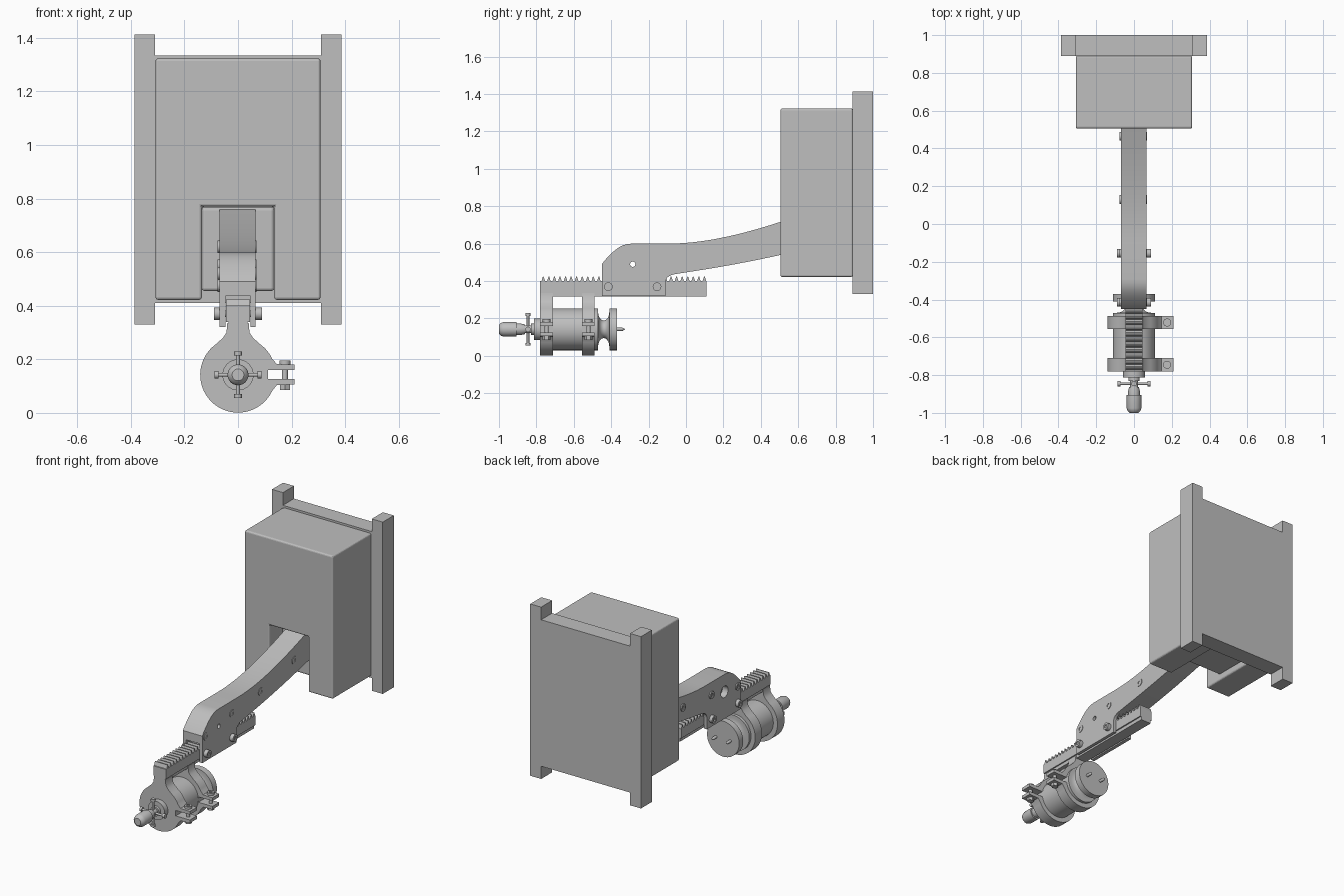
import bpy, bmesh
from math import pi, sin, cos, radians
from mathutils import Vector, Matrix
from mathutils.geometry import interpolate_bezier

if "Cube" in bpy.data.objects:
    bpy.data.objects.remove(bpy.data.objects["Cube"])

grey = bpy.data.materials.new("plain grey")
grey.use_nodes = True
COLOUR = (0.52, 0.52, 0.52, 1)
grey.diffuse_color = COLOUR
grey.node_tree.nodes["Principled BSDF"].inputs["Base Color"].default_value = COLOUR


def finish(name, bm, bevel=0):
    bmesh.ops.recalc_face_normals(bm, faces=bm.faces)
    mesh = bpy.data.meshes.new(name)
    bm.to_mesh(mesh)
    bm.free()
    obj = bpy.data.objects.new(name, mesh)
    bpy.context.collection.objects.link(obj)
    mesh.materials.append(grey)
    if bevel:
        mod = obj.modifiers.new("rounded edges", "BEVEL")
        mod.width, mod.segments = bevel, 3
    return obj


def smooth(obj):
    bpy.ops.object.select_all(action="DESELECT")
    obj.select_set(True)
    bpy.context.view_layer.objects.active = obj
    bpy.ops.object.shade_smooth_by_angle(angle=radians(35))
    return obj


def prism(name, pts, axis, lo, hi, bevel=0):
    """Extrude a flat outline: (y, z) along x, or (x, z) along y."""
    bm = bmesh.new()
    place = (lambda a, b: (lo, a, b)) if axis == "x" else (lambda a, b: (a, lo, b))
    face = bm.faces.new([bm.verts.new(place(*p)) for p in pts])
    geom = bmesh.ops.extrude_face_region(bm, geom=[face])["geom"]
    step = Vector((hi - lo, 0, 0)) if axis == "x" else Vector((0, hi - lo, 0))
    bmesh.ops.translate(bm, vec=step, verts=[g for g in geom if isinstance(g, bmesh.types.BMVert)])
    return finish(name, bm, bevel)


def box(name, x, y, z, bevel=0):
    pts = [(x[0], z[0]), (x[1], z[0]), (x[1], z[1]), (x[0], z[1])]
    return prism(name, pts, "y", y[0], y[1], bevel)


def rod(name, start, end, r, sides=24):
    a, b = Vector(start), Vector(end)
    bm = bmesh.new()
    turn = (b - a).to_track_quat("Z", "Y").to_matrix().to_4x4()
    bmesh.ops.create_cone(bm, cap_ends=True, segments=sides, radius1=r, radius2=r,
                          depth=(b - a).length, matrix=Matrix.Translation((a + b) / 2) @ turn)
    obj = finish(name, bm)
    return smooth(obj) if sides > 6 else obj


def lathe(name, profile, z, sides=48):
    """Turn a (y, radius) profile round the y direction."""
    bm = bmesh.new()
    verts = [bm.verts.new((r, y, z)) for y, r in profile]
    edges = [bm.edges.new(pair) for pair in zip(verts, verts[1:])]
    bmesh.ops.spin(bm, geom=verts + edges, cent=(0, 0, z), axis=(0, 1, 0),
                   angle=2 * pi, steps=sides)
    bmesh.ops.remove_doubles(bm, verts=bm.verts, dist=0.0005)
    return smooth(finish(name, bm))


def cut(obj, cutter):
    mod = obj.modifiers.new("cut", "BOOLEAN")
    mod.operation, mod.object, mod.solver = "DIFFERENCE", cutter, "EXACT"
    graph = bpy.context.evaluated_depsgraph_get()
    mesh = bpy.data.meshes.new_from_object(obj.evaluated_get(graph))
    obj.modifiers.clear()
    obj.data = mesh
    bpy.data.objects.remove(cutter)


def bezier(a, b, c, d, n):
    pts = [Vector((*p, 0)) for p in (a, b, c, d)]
    return [(p.x, p.y) for p in interpolate_bezier(*pts, n)]


# Wall plate with two uprights
box("back_plate", (-0.31, 0.31), (0.89, 1.0), (0.41, 1.333))
for side, name in ((-1, "right_upright"), (1, "left_upright")):
    box(name, sorted((side * 0.31, side * 0.386)), (0.89, 1.0), (0.33, 1.413))

# Housing with a notch for the arm, and the mounting block inside it
W, N = 0.308, 0.135
housing = [(-W, 0.422), (-N, 0.422), (-N, 0.77), (N, 0.77), (N, 0.422), (W, 0.422),
           (W, 1.323), (-W, 1.323)]
prism("housing", housing, "y", 0.505, 0.892, 0.01)
box("mounting_block", (-N, N), (0.63, 0.892), (0.455, 0.768), 0.012)

# Curved arm, slotted underneath for the rack
outline = [(-0.45, 0.32), (-0.45, 0.49)]
outline += bezier((-0.435, 0.51), (-0.39, 0.56), (-0.35, 0.6), (-0.29, 0.6), 8)
outline += bezier((-0.1, 0.6), (0.12, 0.6), (0.35, 0.66), (0.64, 0.762), 16)
outline += bezier((0.64, 0.57), (0.3, 0.49), (0.1, 0.462), (-0.04, 0.44), 12)
outline += bezier((-0.06, 0.437), (-0.09, 0.43), (-0.11, 0.42), (-0.11, 0.39), 6)
outline += [(-0.11, 0.32)]
arm = prism("arm", outline, "x", -0.069, 0.066)
cut(arm, box("slot_cutter", (-0.047, 0.047), (-0.5, -0.05), (0.3, 0.437)))
cut(arm, rod("hole_cutter", (-0.1, -0.285, 0.49), (0.1, -0.285, 0.49), 0.014))
cut(arm, rod("bore_cutter", (-0.1, -0.285, 0.49), (-0.03, -0.285, 0.49), 0.036))
smooth(arm)


# Socket-head bolts through the arm
def bolt(name, y, z, left, right):
    for tag, a, b in (("left", 0.05, left), ("right", -0.05, -right)):
        head = rod(f"{name}_{tag}_head", (a, y, z), (b, y, z), 0.023)
        s = 1 if b > 0 else -1
        cut(head, rod("socket_cutter", (b - s * 0.006, y, z), (b + s * 0.02, y, z), 0.012, 6))
        smooth(head)


for i, (y, z) in enumerate([(-0.415, 0.475), (-0.155, 0.52), (0.13, 0.55), (0.465, 0.62)]):
    bolt(f"arm_bolt_{i}", y, z, 0.069, 0.076)
for i, y in enumerate((-0.415, -0.155)):
    bolt(f"rack_bolt_{i}", y, 0.37, 0.09, 0.09)
    rod(f"rack_bolt_shank_{i}", (-0.07, y, 0.37), (0.07, y, 0.37), 0.012)

# Toothed rack on its foot strip
PITCH, START, COUNT = 0.0297, -0.78, 30
teeth = [(START, 0.34)]
for i in range(COUNT):
    y = START + i * PITCH
    teeth += [(y, 0.4), (y + PITCH * 0.25, 0.4), (y + PITCH * 0.5, 0.423),
              (y + PITCH * 0.65, 0.423), (y + PITCH * 0.9, 0.4)]
teeth += [(0.11, 0.4), (0.11, 0.34)]
prism("rack", teeth, "x", -0.044, 0.044)
box("rack_foot", (-0.036, 0.036), (START, 0.11), (0.318, 0.342))

# Split clamps hanging from the rack
AXIS, R = 0.142, 0.141


def arc(start, end, n):
    angles = [radians(start + (end - start) * i / (n - 1)) for i in range(n)]
    return [(R * cos(a), AXIS + R * sin(a)) for a in angles]


clamp = [(0.04, 0.335), (0.043, 0.3), (0.055, 0.282)] + arc(56, 25, 8)
clamp += [(0.145, 0.182), (0.21, 0.18), (0.21, 0.16), (0.112, 0.16)]
clamp += [(0.112, 0.126), (0.21, 0.126), (0.21, 0.106), (0.145, 0.104)]
clamp += arc(-25, -236, 48) + [(-0.055, 0.282), (-0.043, 0.3), (-0.04, 0.335)]
for label, y0, y1 in (("front", -0.78, -0.71), ("rear", -0.555, -0.488)):
    smooth(prism(f"{label}_clamp", clamp, "y", y0, y1))
    y, x = (y0 + y1) / 2, 0.175
    rod(f"{label}_clamp_screw", (x, y, 0.09), (x, y, 0.19), 0.011)
    rod(f"{label}_clamp_nut", (x, y, 0.086), (x, y, 0.106), 0.021, 6)
    head = rod(f"{label}_clamp_screw_head", (x, y, 0.18), (x, y, 0.196), 0.021)
    cut(head, rod("socket_cutter", (x, y, 0.188), (x, y, 0.21), 0.011, 6))

# Motor body with a rounded groove near the rear
groove = [(-0.44 - 0.03 * cos(pi * i / 10), 0.092 - 0.045 * sin(pi * i / 10)) for i in range(11)]
lathe("motor_body", [(-0.77, 0), (-0.77, 0.112), (-0.47, 0.112)] + groove
      + [(-0.41, 0.112), (-0.37, 0.112), (-0.37, 0)], AXIS)
for i, x in enumerate((-0.05, 0.05)):
    lug = lathe(f"motor_terminal_{i}", [(-0.375, 0.009), (-0.34, 0.009), (-0.325, 0)], AXIS, 12)
    lug.location.x = x

# Spindle, chuck and rounded nose
lathe("spindle", [(-0.775, 0.058), (-0.813, 0.058), (-0.813, 0.03), (-0.83, 0.03), (-0.83, 0.02),
                  (-0.862, 0.02), (-0.862, 0.026), (-0.885, 0.031), (-0.905, 0.031),
                  (-0.905, 0.039), (-0.975, 0.039), (-0.99, 0.034), (-1.0, 0.022), (-1.0, 0)],
      AXIS, 32)

# Cross handles with end knobs
for i in range(4):
    d = Vector((cos(i * pi / 2), 0, sin(i * pi / 2)))
    hub = Vector((0, -0.845, AXIS))
    rod(f"handle_{i}", hub, hub + d * 0.08, 0.007, 12)
    rod(f"handle_knob_{i}", hub + d * 0.072, hub + d * 0.087, 0.014, 16)
